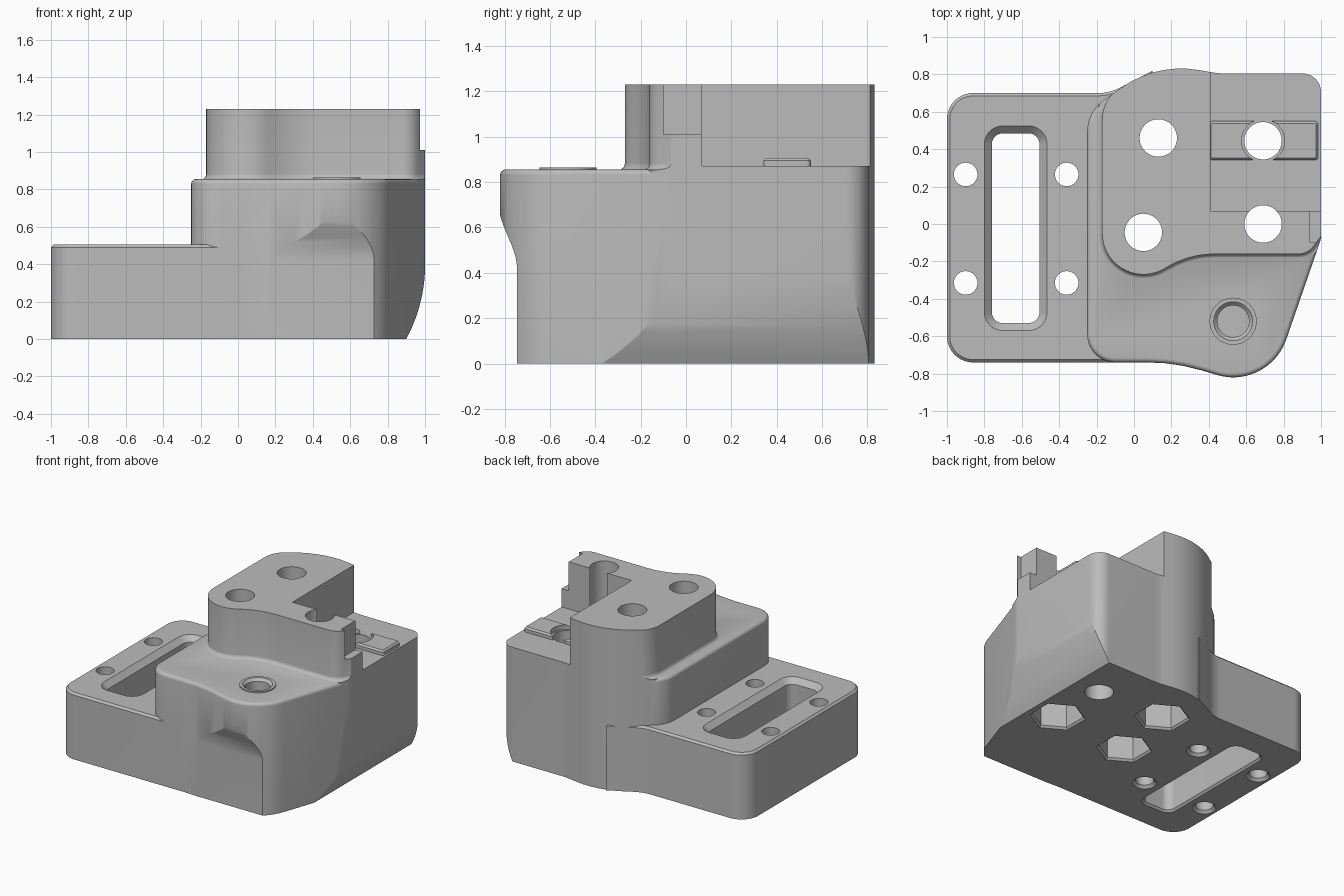
import bpy, bmesh, math
from mathutils import Vector

if "Cube" in bpy.data.objects:
    bpy.data.objects.remove(bpy.data.objects["Cube"])

grey = bpy.data.materials.new("neutral grey")
grey.use_nodes = True
COLOUR = (0.5, 0.5, 0.5, 1)
grey.diffuse_color = COLOUR
grey.node_tree.nodes["Principled BSDF"].inputs["Base Color"].default_value = COLOUR


def rounded(corners):
    """Polygon with a fillet radius at each corner (x, y, r)."""
    pts, n = [], len(corners)
    for i, (x, y, r) in enumerate(corners):
        p = Vector((x, y))
        if r == 0:
            pts.append(p)
            continue
        a = (Vector(corners[i - 1][:2]) - p).normalized()
        b = (Vector(corners[(i + 1) % n][:2]) - p).normalized()
        half = a.angle(b) / 2
        centre = p + (a + b).normalized() * (r / math.sin(half))
        start = p + a * (r / math.tan(half)) - centre
        end = p + b * (r / math.tan(half)) - centre
        sweep = math.atan2(start.cross(end), start.dot(end))
        steps = max(3, math.ceil(abs(sweep) / math.radians(7)))
        for k in range(steps + 1):
            t = sweep * k / steps
            c, s = math.cos(t), math.sin(t)
            pts.append(centre + Vector((c * start.x - s * start.y, s * start.x + c * start.y)))
    return pts


def offset(pts, d):
    """Move a counter-clockwise outline outward by d."""
    out = []
    for i, p in enumerate(pts):
        e1 = (p - pts[i - 1]).normalized()
        e2 = (pts[(i + 1) % len(pts)] - p).normalized()
        n1, n2 = Vector((e1.y, -e1.x)), Vector((e2.y, -e2.x))
        m = (n1 + n2).normalized()
        out.append(p + m * (d / max(m.dot(n1), 0.3)))
    return out


def loft(name, pts, levels, place=lambda u, v, w: (u, v, w)):
    """Stack copies of an outline at (offset, height) levels into a solid."""
    bm = bmesh.new()
    rings = [[bm.verts.new(place(p.x, p.y, h)) for p in offset(pts, d)] for d, h in levels]
    n = len(pts)
    for lo, hi in zip(rings, rings[1:]):
        for i in range(n):
            bm.faces.new((lo[i], lo[(i + 1) % n], hi[(i + 1) % n], hi[i]))
    bm.faces.new(rings[0][::-1])
    bm.faces.new(rings[-1])
    bmesh.ops.recalc_face_normals(bm, faces=bm.faces)
    mesh = bpy.data.meshes.new(name)
    bm.to_mesh(mesh)
    bm.free()
    mesh.materials.append(grey)
    ob = bpy.data.objects.new(name, mesh)
    bpy.context.collection.objects.link(ob)
    return ob


def combine(ob, other, operation):
    """Apply a boolean and discard the second solid."""
    bpy.context.view_layer.objects.active = ob
    mod = ob.modifiers.new("bool", "BOOLEAN")
    mod.operation, mod.object, mod.solver = operation, other, "EXACT"
    bpy.ops.object.modifier_apply(modifier=mod.name)
    bpy.data.objects.remove(other)


def rect(x0, x1, y0, y1, r=0):
    return rounded([(x0, y0, r), (x1, y0, r), (x1, y1, r), (x0, y1, r)])


def circle(x, y, r, n=48, turn=0):
    return [Vector((x + r * math.cos(turn + math.tau * i / n),
                    y + r * math.sin(turn + math.tau * i / n))) for i in range(n)]


def cut(ob, pts, *levels, **kw):
    combine(ob, loft("cutter", pts, levels, **kw), "DIFFERENCE")


ARC = [math.radians(15 * i) for i in range(7)]

# Main body with rounded top edge
body_outline = rounded([
    (-0.25, -0.74, 0.15), (0.22, -0.74, 1.0), (0.72, -0.89, 0.3), (1, -0.08, 0.1),
    (1, 0.805, 0.1), (0.45, 0.805, 0.4), (0.119, 0.863, 0.55), (-0.25, 0.598, 0.2)])
R = 0.025
body = loft("housing", body_outline,
            [(0, 0)] + [(R * (math.cos(a) - 1), 0.855 - R + R * math.sin(a)) for a in ARC])

# Undercut below the front bulge
front = []
for i in range(13):
    t = i / 12
    front.append(Vector((-0.745 - 0.08 * t * t * (3 - 2 * t), 0.42 + 0.28 * t)))
front += [Vector((-1, 0.7)), Vector((-1, -0.1)), Vector((-0.745, -0.1))]
cut(body, front, (0, -1), (0, 2), place=lambda u, v, w: (w, u, v))

# Inward curve low on the side wall
side = []
for i in range(13):
    t = i / 12
    side.append(Vector((1.001 - 0.101 * t ** 2.2, 0.42 * (1 - t))))
side += [Vector((0.87, -0.1)), Vector((1.3, -0.1)), Vector((1.3, 0.42))]
cut(body, side, (0, -2), (0, 2), place=lambda u, v, w: (u, w, v))

# Upper block with a flared foot, trimmed to the body walls
block_outline = rounded([
    (-0.17, -0.43, 0.22), (0.3, -0.16, 0.5), (0.93, -0.16, 0.1), (1.1, 0.07, 0),
    (1.1, 1.1, 0), (0.43, 1.1, 0), (-0.17, 0.66, 0.2)])
F = 0.03
block = loft("upper_block", block_outline,
             [(F, 0.7)] + [(F * (1 - math.sin(a)), 0.853 + F * (1 - math.cos(a))) for a in ARC]
             + [(0, 1.23)])
combine(block, loft("trim", body_outline, [(0, 0.5), (0, 1.5)]), "INTERSECT")

# Corner recess and the small step beside it
cut(block, rect(0.41, 1.3, 0.07, 1.3), (0, 0.87), (0, 2))
cut(block, rect(0.94, 1.3, -0.1, 0.2), (0, 1.01), (0, 2))
combine(body, block, "UNION")

# Side plate
plate = loft("plate", rounded([
    (-1, -0.74, 0.14), (0, -0.74, 0), (0.1, 0.82, 0), (-0.13, 0.7, 0.25), (-1, 0.7, 0.14)]),
    [(0, 0), (0, 0.49), (-0.015, 0.505)])
combine(body, plate, "UNION")

# Key rail in the recess, split by a clearance around the hole
rail = loft("rail", rect(0.4, 0.985, 0.342, 0.55, 0.02),
            [(0, 0.84), (0, 0.895), (-0.012, 0.907)])
cut(rail, circle(0.69, 0.445, 0.115), (0, 0.8), (0, 1))
combine(body, rail, "UNION")

# Raised ring and blind hole on the front shoulder
combine(body, loft("ring", circle(0.53, -0.52, 0.126), [(0, 0.8), (0, 0.864)]), "UNION")
cut(body, circle(0.53, -0.52, 0.085), (0, 0.45), (0, 0.845), (0.04, 0.885))

# Bolt holes, three with hexagonal nut pockets underneath
for x, y, pocket in ((0.13, 0.46, True), (0.05, -0.045, True), (0.69, 0, True), (0.69, 0.445, False)):
    cut(body, circle(x, y, 0.1), (0, -0.1), (0, 1.5))
    if pocket:
        cut(body, circle(x, y, 0.18, 6, math.radians(30)), (0.03, -0.02), (0, 0.015), (0, 0.3))

# Small plate holes with countersunk undersides
for x in (-0.9, -0.36):
    for y in (-0.315, 0.265):
        cut(body, circle(x, y, 0.063, 32), (0.035, -0.015), (0, 0.02), (0, 0.7))

# Long slot with chamfered mouths
cut(body, rect(-0.76, -0.505, -0.53, 0.485, 0.06),
    (0.03, -0.015), (0, 0.015), (0, 0.465), (0.05, 0.515))

bpy.ops.object.select_all(action="DESELECT")
body.select_set(True)
bpy.context.view_layer.objects.active = body
bpy.ops.object.shade_smooth_by_angle(angle=math.radians(25))
